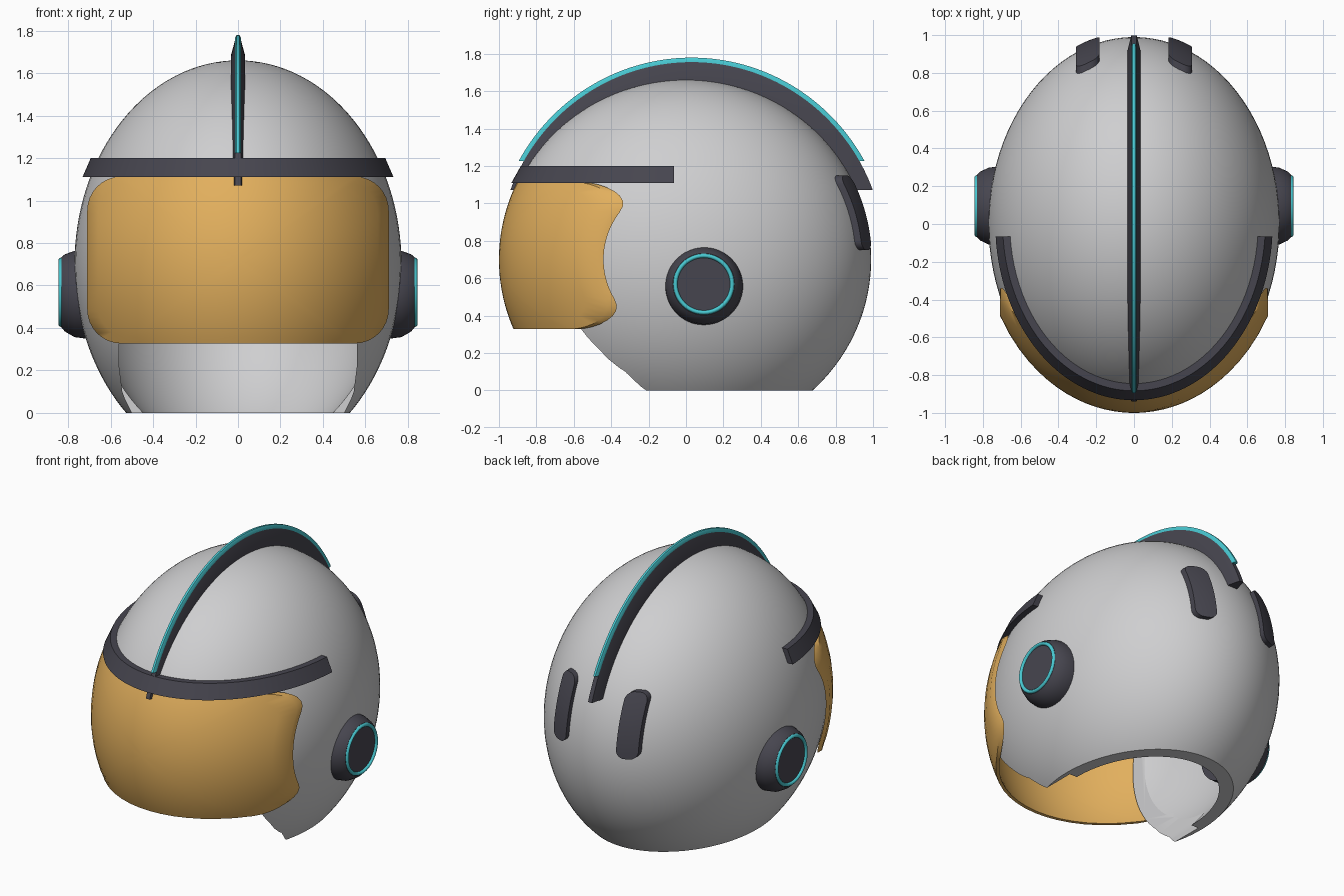
import bpy, bmesh, math
from mathutils import Matrix

if "Cube" in bpy.data.objects:
    bpy.data.objects.remove(bpy.data.objects["Cube"])

CZ = 0.70                      # height of the shell's centre
R = (0.77, 0.99, 0.96)         # outer shell radii


def mat(name, c):
    m = bpy.data.materials.new(name)
    m.diffuse_color = (*c, 1)
    m.use_nodes = True
    m.node_tree.nodes["Principled BSDF"].inputs["Base Color"].default_value = m.diffuse_color
    return m


GREY = mat("shell_grey", (0.62, 0.62, 0.63))
DARK = mat("charcoal", (0.062, 0.06, 0.078))
GOLD = mat("amber_gold", (0.76, 0.43, 0.11))
TEAL = mat("teal", (0.065, 0.58, 0.64))


def finish(name, bm, m, angle=35):
    bmesh.ops.recalc_face_normals(bm, faces=bm.faces[:])
    me = bpy.data.meshes.new(name)
    bm.to_mesh(me)
    bm.free()
    ob = bpy.data.objects.new(name, me)
    bpy.context.collection.objects.link(ob)
    if m:
        me.materials.append(m)
    smooth(ob, angle)
    return ob


def smooth(ob, angle=35):
    bpy.ops.object.select_all(action='DESELECT')
    ob.select_set(True)
    bpy.context.view_layer.objects.active = ob
    bpy.ops.object.shade_smooth_by_angle(angle=math.radians(angle))


def loft(name, rings, m, closed=False, angle=35):
    """Skin a list of closed rings; cap the ends unless closed."""
    bm = bmesh.new()
    vs = [[bm.verts.new(p) for p in r] for r in rings]
    n, k = len(rings), len(rings[0])
    for i in range(n if closed else n - 1):
        a, b = vs[i], vs[(i + 1) % n]
        for j in range(k):
            bm.faces.new((a[j], a[(j + 1) % k], b[(j + 1) % k], b[j]))
    if not closed:
        bm.faces.new(vs[0])
        bm.faces.new(vs[-1])
    return finish(name, bm, m, angle)


def ellipsoid(name, r, m):
    bm = bmesh.new()
    bmesh.ops.create_uvsphere(bm, u_segments=96, v_segments=64, radius=1)
    bmesh.ops.transform(bm, matrix=Matrix.Translation((0, 0, CZ)) @ Matrix.Diagonal((*r, 1)), verts=bm.verts)
    return finish(name, bm, m)


def cut(ob, cutter):
    cutter.hide_render = True
    mod = ob.modifiers.new("cut", 'BOOLEAN')
    mod.operation = 'DIFFERENCE'
    mod.solver = 'EXACT'
    mod.object = cutter
    bpy.context.view_layer.objects.active = ob
    bpy.ops.object.modifier_apply(modifier=mod.name)
    bpy.data.objects.remove(cutter)


def rounded_rect(hx, hz, r, arc=8, edge=14):
    pts = []
    for q, (sx, sz) in enumerate(((1, 1), (-1, 1), (-1, -1), (1, -1))):
        for i in range(arc + 1):
            a = math.pi / 2 * (q + i / arc)
            pts.append((sx * (hx - r) + r * math.cos(a), sz * (hz - r) + r * math.sin(a)))
    out = []
    for i, p in enumerate(pts):
        out.append(p)
        if i % (arc + 1) == arc:                       # subdivide straight side
            q = pts[(i + 1) % len(pts)]
            out += [(p[0] + (q[0] - p[0]) * t / edge, p[1] + (q[1] - p[1]) * t / edge) for t in range(1, edge)]
    return out


def patch(name, cx, cz, hx, hz, r, side, inner, outer, m, n=14):
    """Rounded rectangle plate wrapped on an ellipsoid (side -1 front, +1 back)."""
    rim = rounded_rect(hx, hz, r)

    def pt(p, s, rad):
        x, z = cx + p[0] * s, cz + p[1] * s
        y = rad[1] * math.sqrt(max(0, 1 - (x / rad[0]) ** 2 - ((z - CZ) / rad[2]) ** 2))
        return (x, side * y, z)
    steps = [0.02] + [i / n for i in range(1, n + 1)]
    rings = [[pt(p, s, inner) for p in rim] for s in steps]
    rings += [[pt(p, s, outer) for p in rim] for s in reversed(steps)]
    return loft(name, rings, m)


# Shell: hollow ellipsoid, flat at the bottom, open at the face
shell = ellipsoid("helmet_shell", R, GREY)
cut(shell, ellipsoid("inner_cutter", (0.71, 0.93, 0.90), GREY))
half = [(0.56, 1.02), (0.56, 0.22), (0.545, 0.10), (0.53, 0.06), (0.50, 0.0), (0.42, -0.10)]
prof = [(0.50, 1.06)] + half
prof = prof + [(-x, z) for x, z in reversed(prof)]
cut(shell, loft("face_cutter", [[(x, y, z) for x, z in prof] for y in (-1.3, 0.0)], GREY))
base = [(-2, -2), (2, -2), (2, 2), (-2, 2)]
cut(shell, loft("floor_cutter", [[(x, y, z) for x, y in base] for z in (-1, 0)], GREY))
smooth(shell)

# Visor
patch("visor", 0, 0.72, 0.71, 0.393, 0.16, -1, (0.795, 0.98, 0.945), (0.812, 1.0, 0.965), GOLD)

# Brow band following the shell around the front
rings = []
for i in range(65):
    ring = []
    for z, off in ((1.11, -0.03), (1.11, 0.038), (1.20, 0.038), (1.20, -0.03)):
        k = math.sqrt(1 - ((z - CZ) / R[2]) ** 2)
        a, b = R[0] * k + off, R[1] * k + off
        t0 = math.asin(0.065 / b)
        t = math.pi + t0 + (math.pi - 2 * t0) * i / 64
        ring.append((a * math.cos(t), b * math.sin(t), z))
    rings.append(ring)
loft("brow_band", rings, DARK)


# Crest fin and its glowing edge: profile of (half width, offset from crest line)
def arch(name, section, zend, m):
    rings = []
    for i in range(81):
        ring = []
        for x, off in section:
            b, c = 1.035 + off, 1.055 + off
            t0 = math.asin((zend - CZ) / c)
            t = t0 + (math.pi - 2 * t0) * i / 80
            ring.append((x, 0.03 + b * math.cos(t), CZ + c * math.sin(t)))
        rings.append(ring)
    return loft(name, rings, m)


arch("crest_fin", [(-0.035, -0.13), (-0.033, -0.07), (-0.014, 0), (0.014, 0), (0.033, -0.07), (0.035, -0.13)], 1.07, DARK)
arch("crest_edge", [(-0.014, -0.008), (-0.014, 0.012), (-0.007, 0.024), (0.007, 0.024), (0.014, 0.012), (0.014, -0.008)], 1.225, TEAL)

# Ear pods with rings, and back vents, on both sides
ring_angles = [2 * math.pi * i / 48 for i in range(48)]
for s, tag in ((-1, "left"), (1, "right")):
    loft("ear_pod_" + tag,
         [[(s * x, 0.095 + r * math.cos(a), 0.56 + dz + r * math.sin(a)) for a in ring_angles]
          for x, r, dz in ((0.62, 0.21, 0), (0.72, 0.21, 0), (0.77, 0.203, 0), (0.815, 0.182, 0.005), (0.832, 0.165, 0.008))],
         DARK, angle=25)
    loft("ear_ring_" + tag,
         [[(s * (0.83 + 0.015 * math.sin(b)), 0.095 + (0.152 + 0.012 * math.cos(b)) * math.cos(a),
            0.568 + (0.152 + 0.012 * math.cos(b)) * math.sin(a))
           for b in [math.pi / 5 * j for j in range(10)]] for a in ring_angles],
         TEAL, closed=True, angle=60)
    patch("back_vent_" + tag, s * 0.245, 0.95, 0.063, 0.20, 0.05, 1,
          (0.75, 0.965, 0.935), (0.80, 1.02, 0.99), DARK, n=6)
